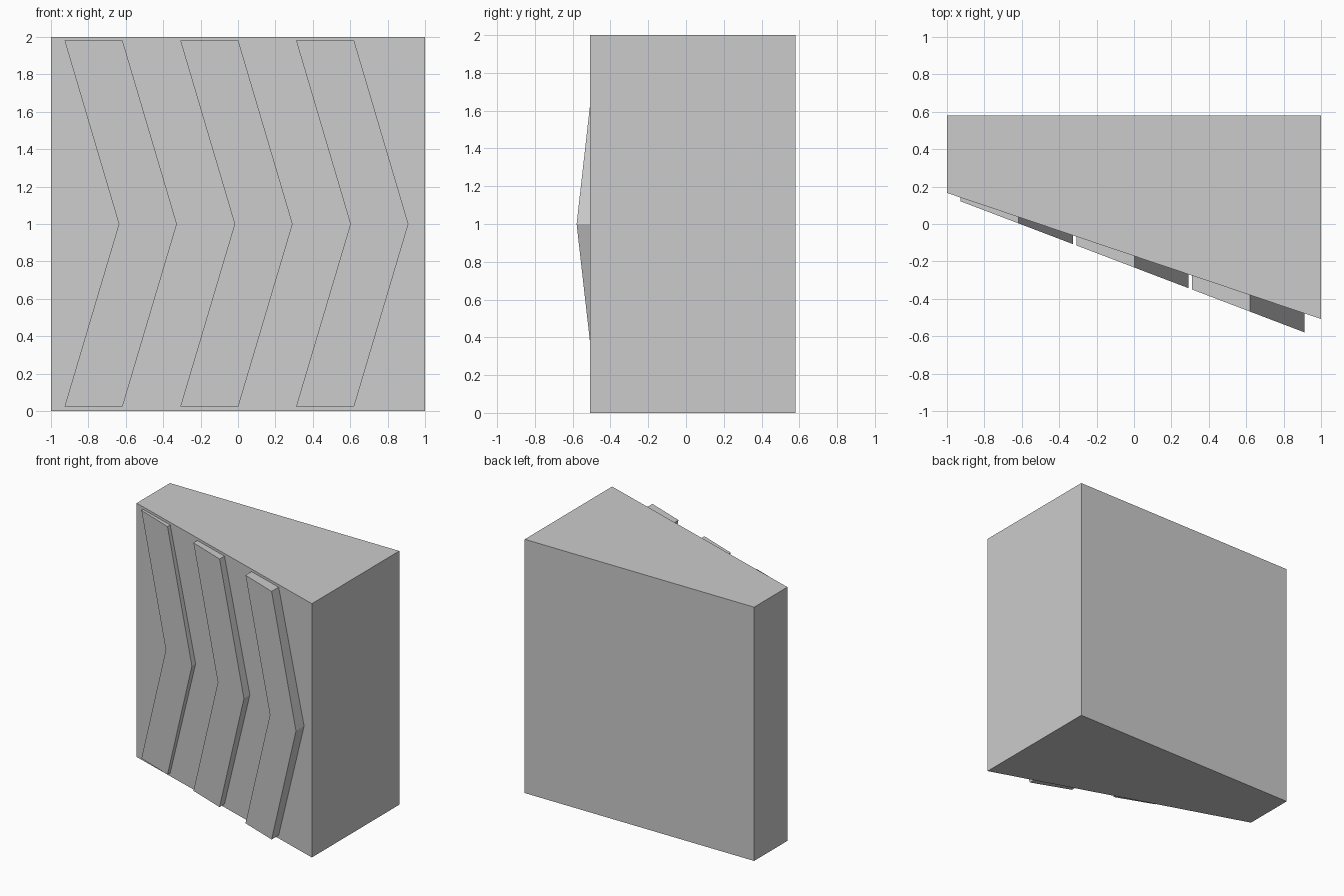
import bpy

if "Cube" in bpy.data.objects:
    bpy.data.objects.remove(bpy.data.objects["Cube"])


def add_prism(name, ring_a, ring_b):
    """Closed solid between two matching rings of points."""
    n = len(ring_a)
    faces = [tuple(range(n)), tuple(reversed(range(n, 2 * n)))]
    faces += [(i, i + n, (i + 1) % n + n, (i + 1) % n) for i in range(n)]
    mesh = bpy.data.meshes.new(name)
    mesh.from_pydata(ring_a + ring_b, [], faces)
    mesh.update()
    obj = bpy.data.objects.new(name, mesh)
    bpy.context.collection.objects.link(obj)
    return obj


def wall_y(x):
    return -0.171 - 0.337 * x


def chevron_y(x):
    return -0.232 - 0.381 * x


# Wedge-shaped block with a slanted front wall
plan = [(-1, wall_y(-1)), (1, wall_y(1)), (1, 0.58), (-1, 0.58)]
add_prism("wedge_block",
          [(x, y, 2) for x, y in plan],
          [(x, y, 0) for x, y in plan])

# Three raised chevrons, set slightly into the slanted wall
outline = [(0, 0.025), (0.31, 0.025), (0.60, 1.0),
           (0.31, 1.98), (0, 1.98), (0.29, 1.0)]
for i in range(3):
    pts = [(-0.927 + 0.619 * i + x, z) for x, z in outline]
    add_prism(f"chevron_{i + 1}",
              [(x, chevron_y(x), z) for x, z in pts],
              [(x, wall_y(x) + 0.005, z) for x, z in pts])
